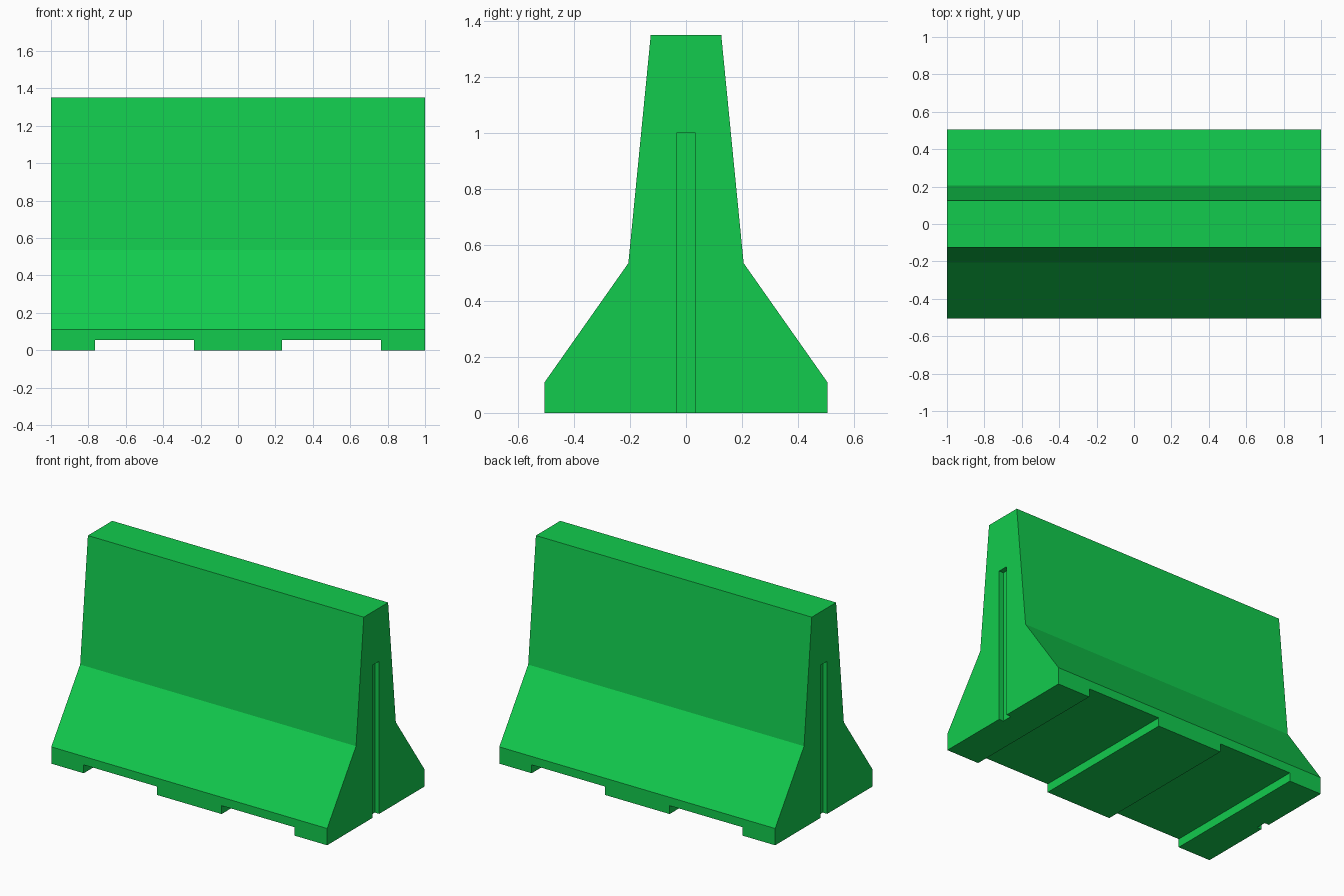
import bpy, bmesh

if "Cube" in bpy.data.objects:
    bpy.data.objects.remove(bpy.data.objects["Cube"])

green = bpy.data.materials.new("barrier_green")
green.diffuse_color = (0.006, 0.6, 0.075, 1)
green.use_nodes = True
green.node_tree.nodes["Principled BSDF"].inputs["Base Color"].default_value = green.diffuse_color


def make_object(name, bm):
    bmesh.ops.recalc_face_normals(bm, faces=bm.faces)
    mesh = bpy.data.meshes.new(name)
    bm.to_mesh(mesh)
    bm.free()
    mesh.materials.append(green)
    ob = bpy.data.objects.new(name, mesh)
    bpy.context.collection.objects.link(ob)
    return ob


def box(name, x0, x1, y0, y1, z0, z1):
    bm = bmesh.new()
    bmesh.ops.create_cube(bm, size=1)
    for v in bm.verts:
        v.co = (x0 if v.co.x < 0 else x1,
                y0 if v.co.y < 0 else y1,
                z0 if v.co.z < 0 else z1)
    return make_object(name, bm)


# Barrier body: mirrored half profile extruded along x
half = [(0.505, 0), (0.505, 0.11), (0.206, 0.535), (0.126, 1.35)]
profile = half + [(-y, z) for y, z in reversed(half)]
bm = bmesh.new()
face = bm.faces.new([bm.verts.new((-1, y, z)) for y, z in profile])
ext = bmesh.ops.extrude_face_region(bm, geom=[face])
bmesh.ops.translate(bm, vec=(2, 0, 0),
                    verts=[g for g in ext["geom"] if isinstance(g, bmesh.types.BMVert)])
body = make_object("barrier_body", bm)

# Forklift channels under the base and connection slots in both ends
cutters = []
for side, s in (("left", -1), ("right", 1)):
    xs = sorted((s * 0.235, s * 0.765))
    cutters.append(box(side + "_channel_cutter", *xs, -0.7, 0.7, -0.1, 0.055))
    xs = sorted((s * 0.968, s * 1.1))
    cutters.append(box(side + "_slot_cutter", *xs, -0.034, 0.034, -0.1, 1.0))

for c in cutters:
    c.hide_render = True
    mod = body.modifiers.new(c.name, 'BOOLEAN')
    mod.operation = 'DIFFERENCE'
    mod.solver = 'EXACT'
    mod.object = c

# Bake the cuts and remove the cutters
bpy.context.view_layer.update()
deps = bpy.context.evaluated_depsgraph_get()
cut_mesh = bpy.data.meshes.new_from_object(body.evaluated_get(deps))
body.modifiers.clear()
body.data = cut_mesh
for c in cutters:
    bpy.data.objects.remove(c)
